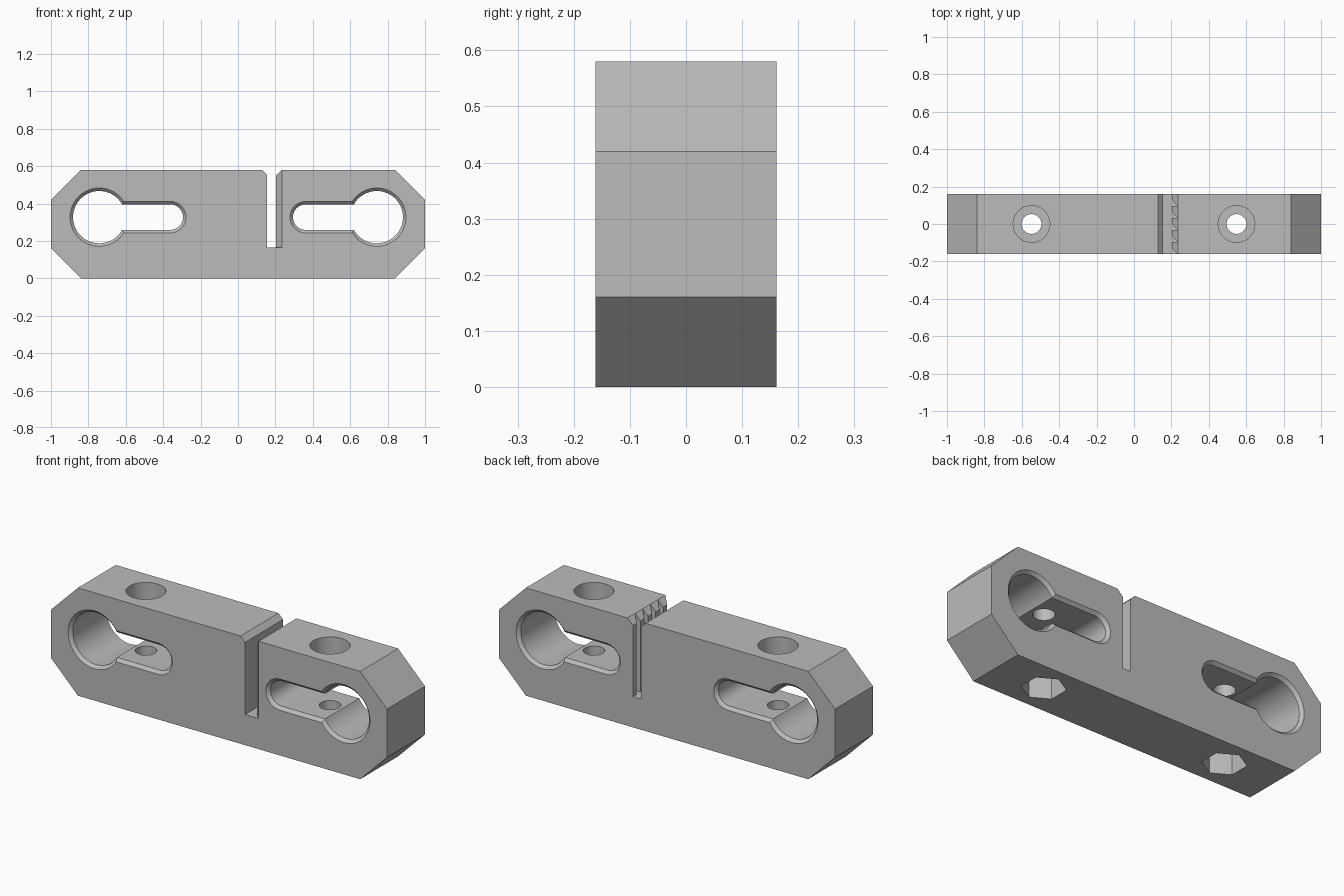
import bpy, bmesh
from math import sin, cos, pi, asin, sqrt, radians

cube = bpy.data.objects.get("Cube")
if cube:
    bpy.data.objects.remove(cube, do_unlink=True)

HALF, TOP, END = 0.161, 0.58, 0.16     # half depth, height, end chamfer

grey = bpy.data.materials.new("matte_grey")
grey.use_nodes = True
grey.diffuse_color = (0.5, 0.5, 0.5, 1)
grey.node_tree.nodes["Principled BSDF"].inputs["Base Color"].default_value = (0.5, 0.5, 0.5, 1)


def loft(name, rings):
    """Closed solid through matching rings of points."""
    bm = bmesh.new()
    loops = [[bm.verts.new(p) for p in ring] for ring in rings]
    n = len(loops[0])
    for a, b in zip(loops, loops[1:]):
        for i in range(n):
            j = (i + 1) % n
            bm.faces.new((a[i], a[j], b[j], b[i]))
    bm.faces.new(loops[0])
    bm.faces.new(loops[-1])
    bmesh.ops.recalc_face_normals(bm, faces=bm.faces)
    mesh = bpy.data.meshes.new(name)
    bm.to_mesh(mesh)
    bm.free()
    mesh.materials.append(grey)
    obj = bpy.data.objects.new(name, mesh)
    bpy.context.collection.objects.link(obj)
    return obj


def along_y(name, profile, half):
    return loft(name, [[(x, y, z) for x, z in profile] for y in (-half, half)])


def along_z(name, outline, z0, z1):
    return loft(name, [[(x, y, z) for x, y in outline] for z in (z0, z1)])


def circle(cx, r, sides, start=0.0):
    return [(cx + r * cos(start + 2 * pi * i / sides),
             r * sin(start + 2 * pi * i / sides)) for i in range(sides)]


def keyhole(side, grow):
    """Round bore joined to a round-ended slot, pointing at the middle."""
    r, h, zc, bore_x, tip_x = 0.14 + grow, 0.068 + grow, 0.327, 0.742, 0.362
    a = asin(h / r)
    pts = []
    for i in range(49):
        t = pi - a - (2 * pi - 2 * a) * i / 48
        pts.append((bore_x + r * cos(t), zc + r * sin(t)))
    for i in range(25):
        t = -pi / 2 - pi * i / 24
        pts.append((tip_x + h * cos(t), zc + h * sin(t)))
    return [(side * x, z) for x, z in pts]


# Main bar with clipped ends
right_half = [(1 - END, 0), (1, END), (1, TOP - END), (1 - END, TOP)]
outline = right_half + [(-x, z) for x, z in reversed(right_half)]
bar = along_y("clamp_bar", outline, HALF)

cutters = []
for side, label in ((-1, "right"), (1, "left")):
    # Keyhole with bevelled rims on front and back
    steps = [(-HALF - 0.01, 0.026), (-HALF + 0.016, 0), (HALF - 0.016, 0), (HALF + 0.01, 0.026)]
    cutters.append(loft(label + "_keyhole_cutter",
                        [[(x, y, z) for x, z in keyhole(side, g)] for y, g in steps]))
    # Screw hole, head recess and hexagonal nut pocket
    cx = side * 0.548
    cutters.append(along_z(label + "_screw_cutter", circle(cx, 0.053, 40), -0.1, 0.7))
    cutters.append(along_z(label + "_head_cutter", circle(cx, 0.098, 48), 0.47, 0.7))
    cutters.append(along_z(label + "_nut_cutter", circle(cx, 0.107, 6, pi / 2), -0.1, 0.11))

# Narrow slot with a toothed left wall
WALL, TIP, ROOT, TEETH = 0.155, 0.203, 0.235, 5
pitch = 2 * HALF / TEETH
slot = [(WALL, HALF + 0.02), (WALL, -HALF - 0.02), (ROOT, -HALF - 0.02)]
for i in range(TEETH):
    y = -HALF + i * pitch
    slot += [(ROOT, y), (TIP, y + pitch / 2), (TIP, y + pitch)]
    if i < TEETH - 1:
        slot.append((ROOT, y + pitch))
        slot[-1] = (ROOT, y + pitch - 0.0005)
slot.append((TIP, HALF + 0.02))
# Drop the doubled root points so each tooth has one upright flank
slot = [p for i, p in enumerate(slot) if i == 0 or abs(p[1] - slot[i - 1][1]) > 0.001 or p[0] != slot[i - 1][0]]
cutters.append(along_z("slot_cutter", slot, 0.165, 0.7))

# Bevelled mouth of the slot
mouth = [(0.118, TOP + 0.01), (WALL, 0.553), (TIP, 0.548), (ROOT + 0.01, TOP + 0.01)]
cutters.append(along_y("mouth_cutter", mouth, HALF + 0.05))

# Cut everything out of the bar
bpy.context.view_layer.objects.active = bar
for cutter in cutters:
    cutter.hide_render = True
    mod = bar.modifiers.new(cutter.name, "BOOLEAN")
    mod.operation = "DIFFERENCE"
    mod.solver = "EXACT"
    mod.object = cutter
    bpy.ops.object.modifier_apply(modifier=mod.name)
    bpy.data.objects.remove(cutter, do_unlink=True)

bpy.ops.object.select_all(action="DESELECT")
bar.select_set(True)
bpy.ops.object.shade_smooth_by_angle(angle=radians(30))
